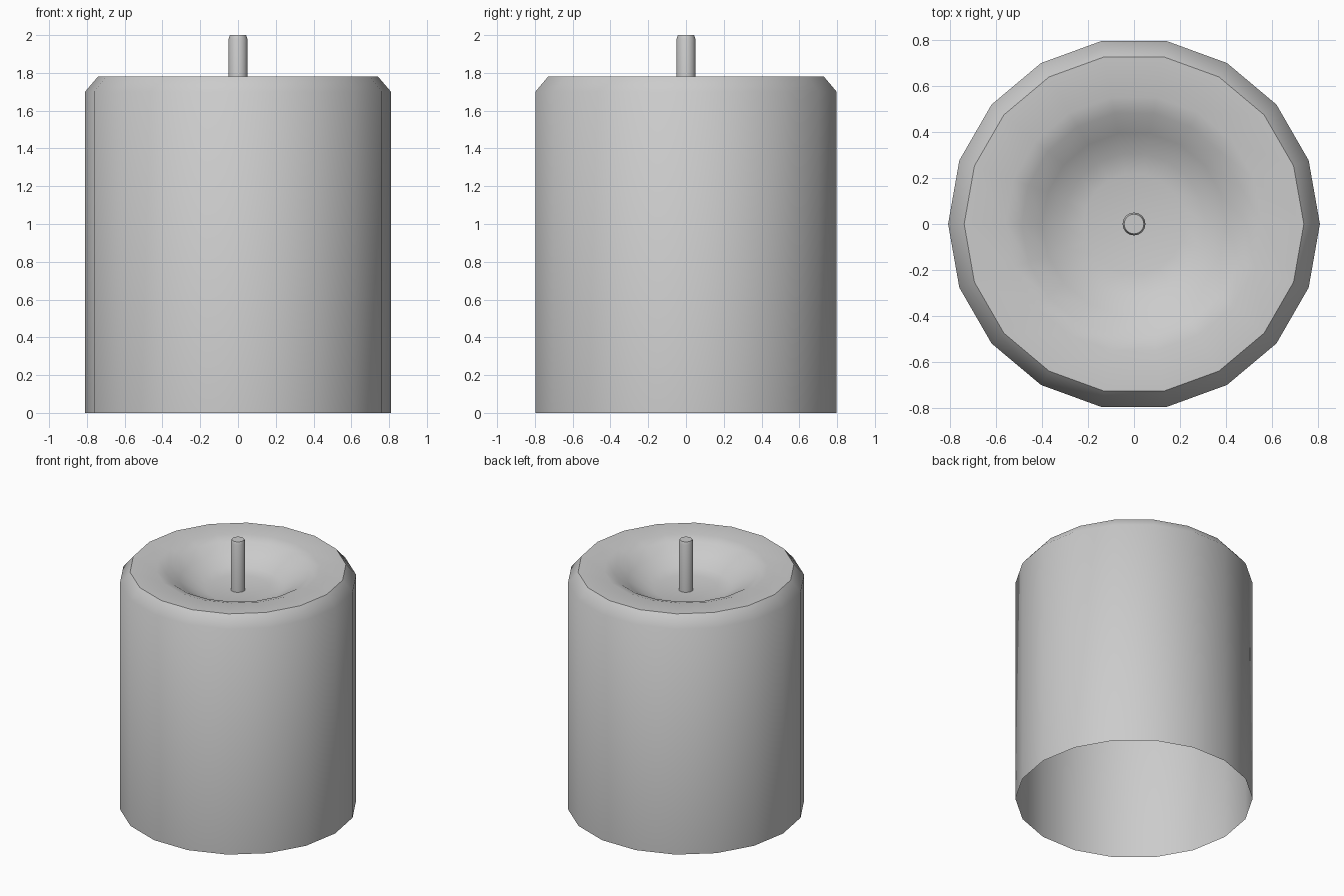
import bpy, bmesh, math

cube = bpy.data.objects.get("Cube")
if cube:
    bpy.data.objects.remove(cube, do_unlink=True)


def material(name, colour):
    mat = bpy.data.materials.new(name)
    mat.use_nodes = True
    mat.diffuse_color = colour
    mat.node_tree.nodes["Principled BSDF"].inputs["Base Color"].default_value = colour
    return mat


def lathe(name, profile, sides, mat, smooth_angle):
    """Turn a (radius, height) profile about z; radius 0 closes to a point."""
    bm = bmesh.new()
    rings = []
    for r, z in profile:
        if r == 0:
            rings.append([bm.verts.new((0, 0, z))] * sides)
        else:
            angles = [math.tau * i / sides for i in range(sides)]
            rings.append([bm.verts.new((r * math.cos(a), r * math.sin(a), z)) for a in angles])
    for low, high in zip(rings, rings[1:]):
        for i in range(sides):
            j = (i + 1) % sides
            corners = dict.fromkeys((low[i], low[j], high[j], high[i]))
            bm.faces.new(list(corners))
    mesh = bpy.data.meshes.new(name)
    bm.to_mesh(mesh)
    bm.free()
    mesh.materials.append(mat)
    obj = bpy.data.objects.new(name, mesh)
    bpy.context.collection.objects.link(obj)
    bpy.ops.object.select_all(action="DESELECT")
    obj.select_set(True)
    bpy.context.view_layer.objects.active = obj
    bpy.ops.object.shade_smooth_by_angle(angle=math.radians(smooth_angle))
    return obj


wax = material("pale_grey", (0.6, 0.6, 0.6, 1))

# Open-bottomed body with a chamfered rim and a melted hollow on top
body_profile = [(0.81, 0), (0.81, 1.7), (0.74, 1.782), (0.56, 1.78), (0.49, 1.757),
                (0.40, 1.70), (0.31, 1.647), (0.22, 1.628), (0, 1.622)]
lathe("candle_body", body_profile, 18, wax, 45)

# Wick rising from the middle of the hollow
wick_profile = [(0.05, 1.6), (0.05, 1.98), (0.043, 2.0), (0, 2.0)]
lathe("wick", wick_profile, 16, wax, 45)
